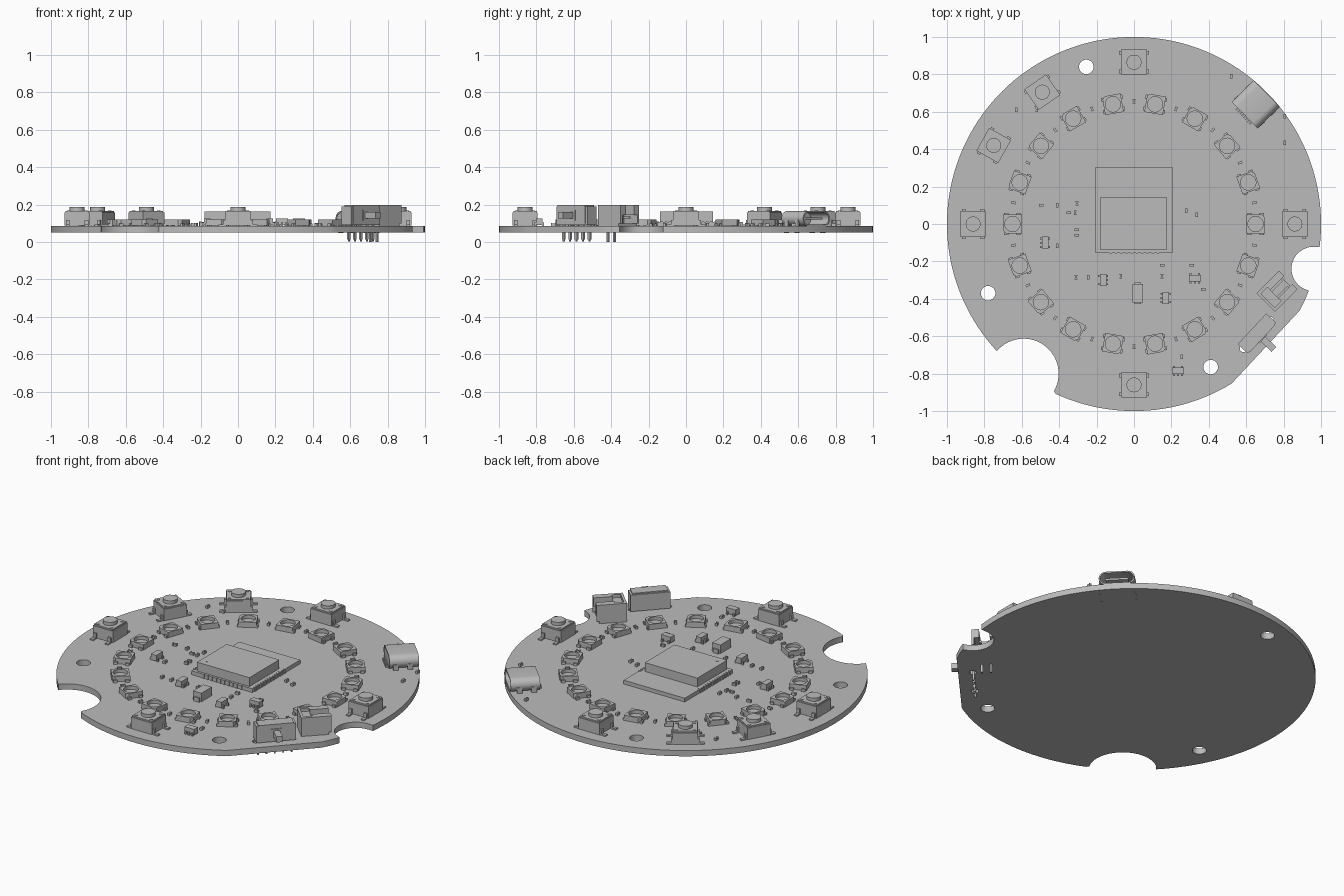
import bpy, bmesh
from math import sin, cos, radians, pi, atan2
from mathutils import Matrix

cube = bpy.data.objects.get("Cube")
if cube:
    bpy.data.objects.remove(cube)

grey = bpy.data.materials.new("plain_grey")
grey.use_nodes = True
GREY = (0.5, 0.5, 0.5, 1)
grey.diffuse_color = GREY
grey.node_tree.nodes["Principled BSDF"].inputs["Base Color"].default_value = GREY

TOP = 0.085      # upper face of the circuit board
BOTTOM = 0.05
made = []


def arc(cx, cy, r, a0=0, a1=360, n=24):
    closed = abs(a1 - a0) == 360
    steps = n if closed else n - 1
    angles = [radians(a0 + (a1 - a0) * i / steps) for i in range(n)]
    return [(cx + r * cos(a), cy + r * sin(a)) for a in angles]


def box(bm, x, y, z, m=Matrix()):
    """Box from three (low, high) ranges."""
    size = Matrix.Diagonal((x[1] - x[0], y[1] - y[0], z[1] - z[0], 1))
    mid = Matrix.Translation([sum(r) / 2 for r in (x, y, z)])
    bmesh.ops.create_cube(bm, size=1, matrix=m @ mid @ size)


def plate(bm, loops, z0, z1, m=Matrix()):
    """Extruded outline; loops after the first are holes."""
    curve = bpy.data.curves.new("outline", "CURVE")
    curve.dimensions = "2D"
    curve.fill_mode = "BOTH"
    curve.extrude = (z1 - z0) / 2
    for loop in loops:
        s = curve.splines.new("POLY")
        s.points.add(len(loop) - 1)
        for p, (x, y) in zip(s.points, loop):
            p.co = (x, y, 0, 1)
        s.use_cyclic_u = True
    ob = bpy.data.objects.new("outline", curve)
    bpy.context.collection.objects.link(ob)
    dg = bpy.context.evaluated_depsgraph_get()
    mesh = bpy.data.meshes.new_from_object(ob.evaluated_get(dg))
    mesh.transform(m @ Matrix.Translation((0, 0, (z0 + z1) / 2)))
    mesh.materials.clear()
    bm.from_mesh(mesh)
    bpy.data.objects.remove(ob)
    bpy.data.curves.remove(curve)
    bpy.data.meshes.remove(mesh)


def add(name, mesh, x=0, y=0, turn=0):
    ob = bpy.data.objects.new(name, mesh)
    ob.location = (x, y, 0)
    ob.rotation_euler.z = radians(turn)
    bpy.context.collection.objects.link(ob)
    made.append(ob)


def finish(bm, name):
    bmesh.ops.remove_doubles(bm, verts=bm.verts, dist=0.00002)
    bmesh.ops.recalc_face_normals(bm, faces=bm.faces)
    mesh = bpy.data.meshes.new(name)
    bm.to_mesh(mesh)
    bm.free()
    mesh.materials.append(grey)
    return mesh


# Circuit board with two round bites, one flat edge and drilled holes
bm = bmesh.new()
outline = (arc(0, 0, 1, -7, 223, 100) + arc(-.59, -.80, .187, 139, -30, 30)
           + arc(0, 0, 1, 245.3, 301.5, 28) + arc(0, 0, 1, 332.5, 338.8, 4)
           + arc(.96, -.24, .118, 256, 90, 30))
holes = [arc(x, y, .039) for x, y in ((-.255, .84), (-.78, -.37), (.41, -.765))]
holes += [arc(x, y, .02, n=12) for x, y in ((.727, -.515), (.585, -.665))]
plate(bm, [outline] + holes, BOTTOM, TOP)
add("circuit_board", finish(bm, "circuit_board"))

# Radio module: carrier with edge pads, metal shield and pin-one dot
bm = bmesh.new()
box(bm, (-.205, .205), (-.155, .305), (TOP, .108))
box(bm, (-.178, .175), (-.14, .145), (.108, .162))
plate(bm, [arc(-.14, -.1, .008, n=12)], .162, .164)
for i in range(14):
    y = -.135 + i * .022
    for s in (-1, 1):
        box(bm, sorted((s * .195, s * .209)), (y, y + .012), (TOP, .11))
for i in range(10):
    x = -.13 + i * .028
    box(bm, (x, x + .012), (-.159, -.145), (TOP, .11))
add("radio_module", finish(bm, "radio_module"))

# Ring of lamps: cut-corner body with a round well and four feet
bm = bmesh.new()
h = .05
body = [(-h, -h), (h, -h), (h, h - .015), (h - .015, h), (-h, h)]
plate(bm, [body], .088, .1)
plate(bm, [body, arc(0, 0, .041)], .1, .12)
for sx in (-1, 1):
    for sy in (-1, 1):
        box(bm, sorted((sx * .022, sx * .044)), sorted((sy * .045, sy * .058)), (TOP, .1))
lamp = finish(bm, "lamp")
for i in range(18):
    a = radians(i * 20)
    add("lamp", lamp, .65 * cos(a), .65 * sin(a), i * 20)

# Push buttons: body, cover, plunger, rivets and bent legs
bm = bmesh.new()
box(bm, (-.07, .07), (-.067, .067), (.088, .158))
box(bm, (-.066, .066), (-.063, .063), (.158, .166))
plate(bm, [arc(0, 0, .04)], .166, .186)
for sx in (-1, 1):
    for sy in (-1, 1):
        plate(bm, [arc(sx * .05, sy * .045, .009, n=10)], .166, .169)
        y = sorted((sy * .04, sy * .06))
        box(bm, sorted((sx * .065, sx * .08)), y, (.086, .118))
        box(bm, sorted((sx * .075, sx * .105)), y, (TOP, .093))
button = finish(bm, "push_button")
for x, y in ((0, .865), (0, -.86), (-.86, 0), (.86, 0), (-.49, .705), (-.75, .42)):
    add("push_button", button, x, y, atan2(y, x) * 180 / pi - 90)

# Charging socket: hollow rounded shell, rear wall, tongue and mounting tabs
bm = bmesh.new()


def stadium(half, r):
    return arc(half, .125, r, -90, 90, 12) + arc(-half, .125, r, 90, 270, 12)


forward = Matrix(((0, 0, 1, 0), (1, 0, 0, 0), (0, 1, 0, 0), (0, 0, 0, 1)))
plate(bm, [stadium(.06, .04), stadium(.06, .032)], .83, .995, forward)
plate(bm, [stadium(.06, .032)], .832, .86, forward)
box(bm, (.855, .98), (-.062, .062), (.119, .131))
for s in (-1, 1):
    for x in (.85, .93):
        box(bm, (x, x + .03), sorted((s * .092, s * .102)), (.047, .12))
for i in range(8):
    y = -.056 + i * .015
    box(bm, (.815, .84), (y, y + .007), (TOP, .095))
add("charging_socket", finish(bm, "charging_socket"), turn=44.5)

# Slide switch: case, rim, lever and five pins
bm = bmesh.new()
box(bm, (-.112, .112), (-.036, .036), (.09, .19))
box(bm, (-.1, .1), (-.041, .028), (.1, .197))
box(bm, (-.03, .03), (-.046, -.036), (.115, .17))
box(bm, (-.018, .018), (-.125, -.036), (.125, .16))
for i in range(5):
    x = (i - 2) * .047
    box(bm, (x - .008, x + .008), (-.006, .006), (.012, .095))
    box(bm, (x - .004, x + .004), (-.004, .004), (0.002, .012))
add("slide_switch", finish(bm, "slide_switch"), .657, -.585, 47)

# Battery socket: open tray facing the small bite, with contacts and pins
bm = bmesh.new()
box(bm, (-.085, -.02), (-.07, .07), (TOP, .178))
box(bm, (-.085, .07), (-.07, .07), (TOP, .1))
for s in (-1, 1):
    box(bm, (-.085, -.015), sorted((s * .052, s * .07)), (.1, .197))
    box(bm, (-.02, .085), sorted((s * .056, s * .07)), (.1, .145))
    box(bm, (-.02, .085), sorted((s * .03, s * .07)), (.145, .197))
    box(bm, (-.02, .06), sorted((s * .018, s * .03)), (.125, .137))
    box(bm, (-.062, -.05), sorted((s * .019, s * .031)), (0, .09))
box(bm, (-.085, -.07), (-.052, .052), (.178, .197))
add("battery_socket", finish(bm, "battery_socket"), .765, -.36, 45)

# Three-legged and five-legged chips
bm = bmesh.new()
box(bm, (-.018, .018), (-.032, .032), (.09, .125))
for s, ys in ((-1, (-.022, 0, .022)), (1, (-.022, .022))):
    for y in ys:
        box(bm, sorted((s * .016, s * .027)), (y - .005, y + .005), (TOP, .103))
chip = finish(bm, "small_chip")
for x, y, turn in ((-.475, -.1, 0), (-.165, -.3, 180), (.325, -.29, 90),
                   (.17, -.395, 0), (.235, -.785, 90)):
    add("small_chip", chip, x, y, turn)

# Power diode
bm = bmesh.new()
box(bm, (-.028, .028), (-.05, .05), (.088, .14))
box(bm, (-.018, .018), (-.058, .058), (TOP, .11))
add("power_diode", finish(bm, "power_diode"), .02, -.37)

# Tiny resistors and capacitors with raised end caps
bm = bmesh.new()
box(bm, (-.01, .01), (-.006, .006), (TOP, .099))
for s in (-1, 1):
    box(bm, sorted((s * .006, s * .012)), (-.007, .007), (TOP, .101))
tiny = finish(bm, "tiny_part")
flat = ((-.305, -.03), (-.305, -.06), (.31, -.22), (.37, -.35), (-.35, .06), (-.495, .1), (.15, -.22))
upright = ((-.41, .1), (-.315, .06), (-.305, .11), (-.41, -.115), (.28, .07), (.335, .05),
           (-.31, -.285), (-.245, -.285), (-.07, -.28), (.15, -.28), (.255, -.71),
           (.52, .79), (.805, .575), (.805, .435), (-.63, .61), (-.52, .61))
for spots, turn in ((flat, 0), (upright, 90)):
    for x, y in spots:
        add("tiny_part", tiny, x, y, turn)
for i in range(18):
    a = radians(10 + i * 20)
    add("lamp_capacitor", tiny, .655 * cos(a), .655 * sin(a), 10 + i * 20)

# Smooth the round walls, keep edges crisp
bpy.ops.object.select_all(action="DESELECT")
for ob in made:
    ob.select_set(True)
bpy.context.view_layer.objects.active = made[0]
bpy.ops.object.shade_smooth_by_angle(angle=radians(30))
